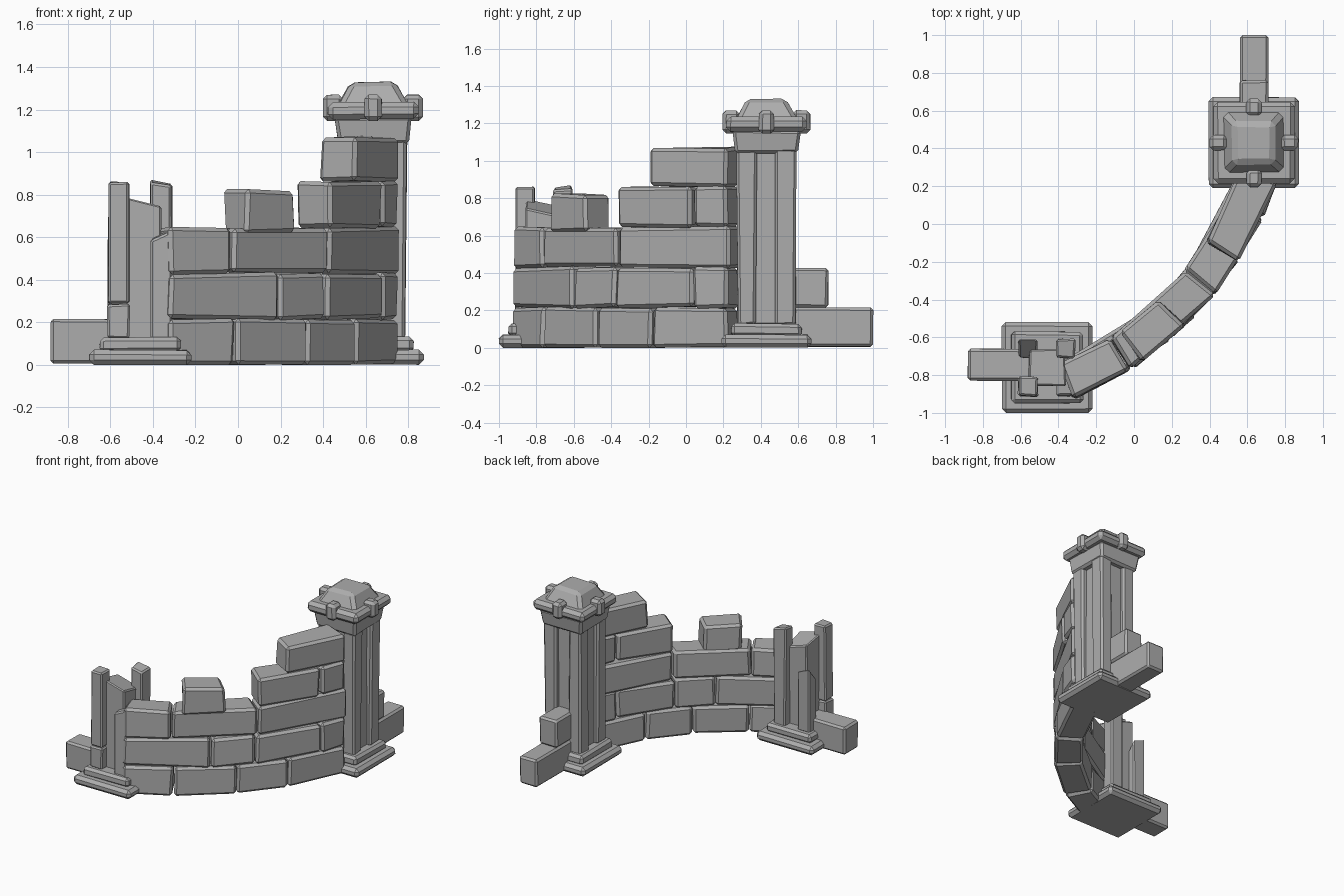
import bpy, bmesh, math, random
from mathutils import Vector

random.seed(4)
if "Cube" in bpy.data.objects:
    bpy.data.objects.remove(bpy.data.objects["Cube"])

stone = bpy.data.materials.new("grey_stone")
stone.use_nodes = True
stone.diffuse_color = (0.42, 0.42, 0.42, 1)
stone.node_tree.nodes["Principled BSDF"].inputs["Base Color"].default_value = (0.42, 0.42, 0.42, 1)


def block(name, foot, low, high, bevel=0.016, jitter=0.005, top=None):
    """Chipped stone: four foot corners (counter-clockwise) raised to a top ring."""
    tops = high if isinstance(high, (list, tuple)) else [high] * 4
    bm = bmesh.new()
    ring = top or foot
    pts = [(x, y, low) for x, y in foot] + [(x, y, z) for (x, y), z in zip(ring, tops)]
    vs = []
    for p in pts:
        shift = Vector([random.uniform(-jitter, jitter) for _ in range(3)])
        shift.z = max(shift.z, -p[2])
        vs.append(bm.verts.new(Vector(p) + shift))
    bm.faces.new(vs[3::-1])
    bm.faces.new(vs[4:])
    for i in range(4):
        j = (i + 1) % 4
        bm.faces.new((vs[i], vs[j], vs[j + 4], vs[i + 4]))
    bmesh.ops.bevel(bm, geom=bm.edges[:], offset=bevel, segments=1,
                    affect='EDGES', clamp_overlap=True)
    bmesh.ops.recalc_face_normals(bm, faces=bm.faces[:])
    mesh = bpy.data.meshes.new(name)
    bm.to_mesh(mesh)
    bm.free()
    mesh.materials.append(stone)
    obj = bpy.data.objects.new(name, mesh)
    bpy.context.collection.objects.link(obj)
    return obj


def rect(x, y, hx, hy=None):
    hy = hx if hy is None else hy
    return [(x - hx, y - hy), (x + hx, y - hy), (x + hx, y + hy), (x - hx, y + hy)]


# Curved wall: each course is cut at places along the outer arc
CX, CY, R, THICK = -1.05, 0.83, 1.905, 0.2


def arc_block(name, x0, x1, low, high):
    a0, a1 = (-math.acos((x - CX) / R) for x in (x0, x1))
    a0, a1 = a0 + 0.002, a1 - 0.002
    at = lambda r, a: (CX + r * math.cos(a), CY + r * math.sin(a))
    foot = [at(R, a0), at(R, a1), at(R - THICK, a1), at(R - THICK, a0)]
    block(name, foot, low, high, 0.018, 0.007)


courses = [
    (0.00, 0.215, [-0.32, -0.01, 0.33, 0.56, 0.755]),
    (0.215, 0.43, [-0.32, 0.20, 0.42, 0.68, 0.755]),
    (0.43, 0.645, [-0.32, -0.02, 0.43, 0.76]),
    (0.645, 0.86, [0.43, 0.68, 0.755]),
    (0.86, 1.07, [0.55, 0.755]),
]
for row, (low, high, seams) in enumerate(courses):
    for i, (x0, x1) in enumerate(zip(seams, seams[1:])):
        arc_block(f"wall_block_{row}_{i}", x0, x1, low, high)
arc_block("loose_top_block", 0.04, 0.275, 0.62, 0.82)

# Wall stubs continuing beyond the pillars
block("left_stub", rect(-0.69, -0.745, 0.19, 0.083), 0.005, 0.215, 0.014, 0.003)
block("back_stub_low", rect(0.635, 0.76, 0.075, 0.24), 0.005, 0.215, 0.014, 0.002)
block("back_stub_high", rect(0.635, 0.61, 0.075, 0.15), 0.215, 0.425, 0.014, 0.003)


def pillar_base(name, x, y):
    block(name + "_plinth", rect(x, y, 0.24), 0, 0.07, 0.022, 0.002)
    block(name + "_step", rect(x, y, 0.19), 0.06, 0.13, 0.018, 0.003)


# Broken pillar
AX, AY = -0.46, -0.76
pillar_base("broken_pillar", AX, AY)
block("broken_core", rect(AX, AY, 0.095), 0.12, [0.80, 0.75, 0.70, 0.76], 0.008)
block("broken_post_front_left_foot", rect(AX - 0.1, AY - 0.1, 0.052), 0.12, 0.285, 0.01)
block("broken_post_front_left", rect(AX - 0.1, AY - 0.1, 0.05), 0.285, 0.86, 0.01)
block("broken_post_back_right", rect(AX + 0.1, AY + 0.1, 0.05), 0.12, [0.86, 0.84, 0.85, 0.87], 0.01)
block("broken_post_front_right", rect(AX + 0.1, AY - 0.1, 0.05), 0.12, [0.58, 0.63, 0.64, 0.60], 0.01)
block("broken_post_back_left", rect(AX - 0.1, AY + 0.1, 0.05), 0.12, [0.50, 0.46, 0.57, 0.62], 0.01)

# Whole pillar with four corner posts round a core
BX, BY = 0.635, 0.43
pillar_base("whole_pillar", BX, BY)
block("whole_core", rect(BX, BY, 0.12), 0.12, 1.06, 0.012)
for sx in (-1, 1):
    for sy in (-1, 1):
        block("whole_post", rect(BX + sx * 0.103, BY + sy * 0.103, 0.052),
              0.12, 1.06, 0.014, 0.007)

# Capital, rim, domed cap and four clamps
block("capital", rect(BX, BY, 0.165), 1.04, 1.165, 0.016, 0.004, rect(BX, BY, 0.182))
block("rim", rect(BX, BY, 0.215), 1.155, 1.235, 0.024, 0.003)
block("cap_dome", rect(BX, BY, 0.17), 1.21, 1.33, 0.022, 0.004, rect(BX, BY, 0.105))
for dx, dy in ((1, 0), (-1, 0), (0, 1), (0, -1)):
    block("rim_clamp", rect(BX + dx * 0.188, BY + dy * 0.188,
                            0.047 if dx else 0.04, 0.047 if dy else 0.04),
          1.145, 1.27, 0.02, 0.002)
